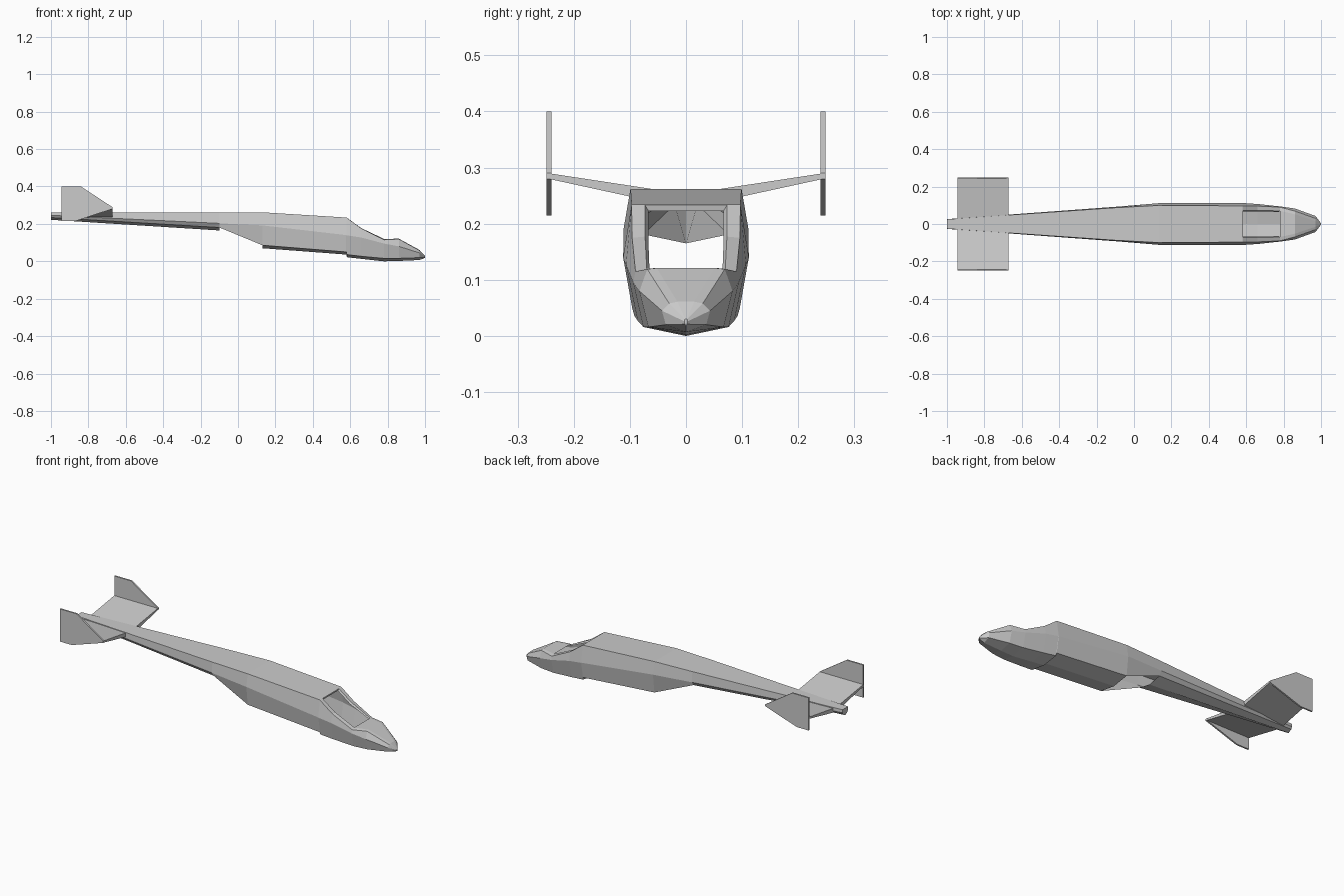
import bpy, bmesh


def make_object(name, bm, mirror=True):
    bmesh.ops.remove_doubles(bm, verts=bm.verts, dist=0.0005)
    bmesh.ops.recalc_face_normals(bm, faces=bm.faces)
    mesh = bpy.data.meshes.new(name)
    bm.to_mesh(mesh)
    bm.free()
    obj = bpy.data.objects.new(name, mesh)
    bpy.context.collection.objects.link(obj)
    if mirror:
        mod = obj.modifiers.new("mirror", 'MIRROR')
        mod.use_axis = (False, True, False)
        mod.merge_threshold = 0.0005
    return obj


def prism(name, lower, upper):
    """Closed solid between two matching outlines, mirrored in y."""
    bm = bmesh.new()
    a = [bm.verts.new(p) for p in lower]
    b = [bm.verts.new(p) for p in upper]
    bm.faces.new(a)
    bm.faces.new(b)
    for i in range(len(a)):
        j = (i + 1) % len(a)
        bm.faces.new((a[i], a[j], b[j], b[i]))
    return make_object(name, bm)


# Half sections: x, roof inner y, roof z, shoulder y z, side crease y z, chine y z, keel z
sections = [
    (-1.00, 0.015, 0.262, 0.025, 0.262, 0.026, 0.246, 0.020, 0.234, 0.222),
    (-0.10, 0.060, 0.262, 0.087, 0.262, 0.092, 0.203, 0.076, 0.181, 0.165),
    (0.13, 0.073, 0.262, 0.099, 0.262, 0.111, 0.192, 0.098, 0.086, 0.070),
    (0.58, 0.073, 0.234, 0.097, 0.234, 0.112, 0.140, 0.096, 0.050, 0.036),
    (0.582, 0.073, 0.233, 0.097, 0.233, 0.112, 0.139, 0.092, 0.036, 0.022),
    (0.66, 0.073, 0.177, 0.096, 0.175, 0.107, 0.127, 0.086, 0.027, 0.013),
    (0.78, 0.070, 0.120, 0.090, 0.115, 0.094, 0.095, 0.076, 0.016, 0.000),
    (0.86, 0.052, 0.121, 0.069, 0.119, 0.083, 0.080, 0.067, 0.016, 0.002),
    (0.97, 0.015, 0.061, 0.030, 0.058, 0.043, 0.045, 0.036, 0.020, 0.007),
    (1.00, 0.001, 0.030, 0.002, 0.030, 0.003, 0.026, 0.002, 0.021, 0.018),
]

# Fuselage: hollow loft with an open windscreen and an open rear cargo slope
bm = bmesh.new()
rings = []
for x, yi, zi, ys, zs, ym, zm, yl, zl, zk in sections:
    pts = [(0, zi), (yi, zi), (ys, zs), (ym, zm), (yl, zl), (0, zk)]
    rings.append([bm.verts.new((x, y, z)) for y, z in pts])
openings = {(4, 0), (5, 0), (1, 4)}
for i, (a, b) in enumerate(zip(rings, rings[1:])):
    for j in range(5):
        if (i, j) not in openings:
            bm.faces.new((a[j], b[j], b[j + 1], a[j + 1]))
bm.faces.new(rings[0])
bm.faces.new(rings[-1])
make_object("fuselage", bm)

# Windscreen lip: narrow return inside the opening
bm = bmesh.new()
outer = [(0.582, 0, 0.233), (0.582, 0.073, 0.233), (0.66, 0.073, 0.177),
         (0.78, 0.070, 0.120)]
inner = [(0.580, 0, 0.223), (0.580, 0.067, 0.223), (0.655, 0.067, 0.168),
         (0.775, 0.065, 0.116)]
for k in range(3):
    bm.faces.new([bm.verts.new(p) for p in
                  (outer[k], outer[k + 1], inner[k + 1], inner[k])])
make_object("windscreen_lip", bm)

# Tailplane: thin slab with slight dihedral
root_y, tip_y = 0.015, 0.245
corners = [(-0.945, root_y), (-0.672, root_y), (-0.672, tip_y), (-0.945, tip_y)]
top_z = {root_y: 0.255, tip_y: 0.290}
bottom_z = {root_y: 0.230, tip_y: 0.280}
prism("tailplane",
      [(x, y, bottom_z[y]) for x, y in corners],
      [(x, y, top_z[y]) for x, y in corners])

# Tail fins: swept plates on the tailplane tips
fin = [(-0.945, 0.40), (-0.84, 0.40), (-0.672, 0.29), (-0.672, 0.28),
       (-0.87, 0.215), (-0.945, 0.215)]
prism("tail_fin",
      [(x, 0.240, z) for x, z in fin],
      [(x, 0.249, z) for x, z in fin])
